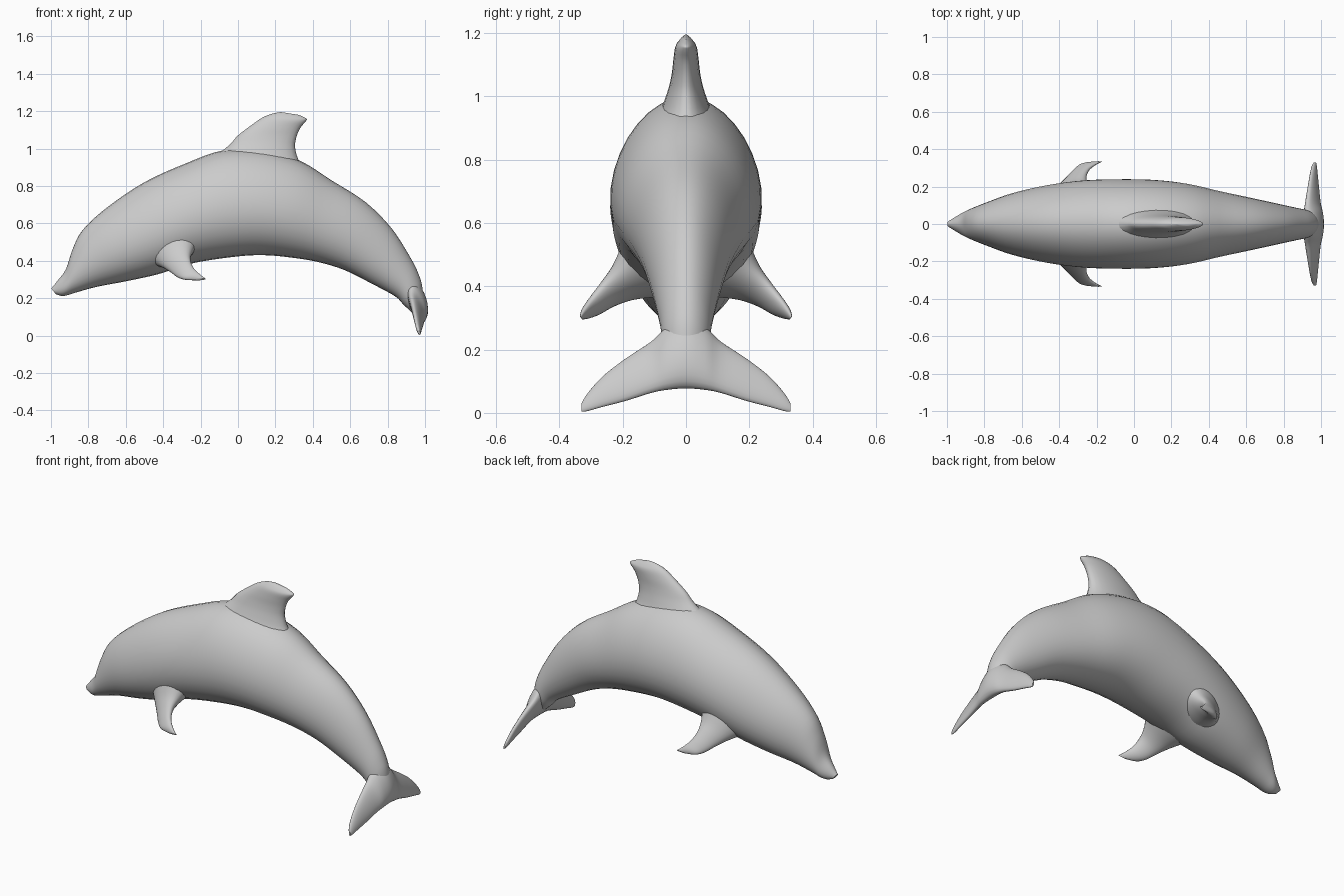
import bpy, bmesh, math
from mathutils import Vector

if "Cube" in bpy.data.objects:
    bpy.data.objects.remove(bpy.data.objects["Cube"])

skin = bpy.data.materials.new("grey skin")
skin.diffuse_color = (0.6, 0.6, 0.6, 1)
skin.use_nodes = True
skin.node_tree.nodes["Principled BSDF"].inputs["Base Color"].default_value = skin.diffuse_color


def spline(rows, steps):
    """Smooth Catmull-Rom resampling of station rows."""
    out = []
    for i in range(len(rows) - 1):
        quad = zip(rows[max(i - 1, 0)], rows[i], rows[i + 1],
                   rows[min(i + 2, len(rows) - 1)])
        quad = list(quad)
        for s in range(steps):
            t = s / steps
            out.append([0.5 * (2 * b + (c - a) * t + (2 * a - 5 * b + 4 * c - d) * t * t
                               + (3 * b - a - 3 * c + d) * t ** 3) for a, b, c, d in quad])
    out.append(list(rows[-1]))
    return out


def loft(name, rows, side, sides=24, steps=4, egg=0.0, mirror=False):
    """Skin oval sections; a row is edge point, opposite edge point, half thickness."""
    bm = bmesh.new()
    side = Vector(side).normalized()
    rings = []
    for r in spline(rows, steps):
        p, q, w = Vector(r[0:3]), Vector(r[3:6]), r[6]
        ring = []
        for k in range(sides):
            a = 2 * math.pi * k / sides
            ring.append(bm.verts.new((p + q) / 2 + (p - q) / 2 * math.cos(a)
                                     + side * w * math.sin(a) * (1 - egg * math.cos(a))))
        rings.append(ring)
    for a, b in zip(rings, rings[1:]):
        for k in range(sides):
            n = (k + 1) % sides
            bm.faces.new((a[k], a[n], b[n], b[k]))
    bm.faces.new(rings[0])
    bm.faces.new(rings[-1])
    bmesh.ops.recalc_face_normals(bm, faces=bm.faces)
    mesh = bpy.data.meshes.new(name)
    bm.to_mesh(mesh)
    bm.free()
    mesh.materials.append(skin)
    ob = bpy.data.objects.new(name, mesh)
    bpy.context.collection.objects.link(ob)
    if mirror:
        ob.modifiers.new("Mirror", "MIRROR").use_axis = (False, True, False)
    bpy.ops.object.select_all(action="DESELECT")
    ob.select_set(True)
    bpy.context.view_layer.objects.active = ob
    bpy.ops.object.shade_smooth_by_angle(angle=math.radians(50))
    return ob


# Body: back x, z, belly x, z, half width, from snout to tail stock
body = [
    (-.998, .252, -.975, .222, .018), (-.965, .293, -.945, .212, .038),
    (-.92, .355, -.915, .215, .06), (-.885, .46, -.86, .232, .082),
    (-.83, .565, -.75, .262, .115), (-.70, .685, -.60, .29, .165),
    (-.50, .82, -.42, .33, .208), (-.28, .92, -.25, .385, .232),
    (-.08, .99, -.03, .42, .238), (.13, .99, .12, .43, .233),
    (.33, .935, .26, .42, .213), (.50, .83, .42, .395, .175),
    (.68, .715, .57, .35, .14), (.82, .575, .72, .275, .108),
    (.92, .42, .84, .21, .084), (.965, .33, .885, .165, .074),
    (.985, .26, .912, .14, .06), (.992, .14, .955, .10, .03),
]
loft("body", [(a, 0, b, c, 0, d, w) for a, b, c, d, w in body], (0, 1, 0), sides=32, egg=.13)

# Dorsal fin: height, front x, rear x, height of rear, half thickness
fin = [
    (.90, -.20, .42, .84, .15), (.96, -.12, .335, .92, .09), (1.02, -.045, .306, 1.0, .06),
    (1.07, .00, .312, 1.06, .046), (1.12, .065, .333, 1.11, .04),
    (1.165, .13, .362, 1.145, .034), (1.187, .185, .366, 1.16, .022), (1.195, .23, .325, 1.18, .008),
]
loft("dorsal_fin", [(f, 0, z, r, 0, zr, w) for z, f, r, zr, w in fin], (0, 1, 0))

# Pectoral flippers, flared into the flanks
flipper = [
    (-.46, .13, .40, -.22, .16, .50, .09), (-.41, .19, .375, -.245, .205, .45, .055),
    (-.365, .24, .345, -.255, .25, .41, .034), (-.325, .285, .315, -.24, .29, .365, .024),
    (-.285, .318, .302, -.205, .318, .328, .016), (-.225, .33, .298, -.172, .333, .303, .006),
]
loft("pectoral_flippers", flipper, (-.2, .62, .75), mirror=True)

# Tail fluke: half span, front x, z, rear x, z, half thickness
fluke = [
    (0, .925, .29, .992, .078, .05), (.06, .925, .27, .992, .073, .042),
    (.11, .925, .225, .988, .063, .03), (.19, .935, .172, .982, .038, .022),
    (.26, .945, .118, .977, .02, .016), (.31, .955, .063, .973, .006, .011),
    (.33, .965, .03, .971, .004, .005),
]
half = [(a, y, b, c, y, d, w) for y, a, b, c, d, w in fluke]
other = [(a, -y, b, c, -y2, d, w) for a, y, b, c, y2, d, w in half[:0:-1]]
loft("tail_fluke", other + half, (1, 0, .35))
